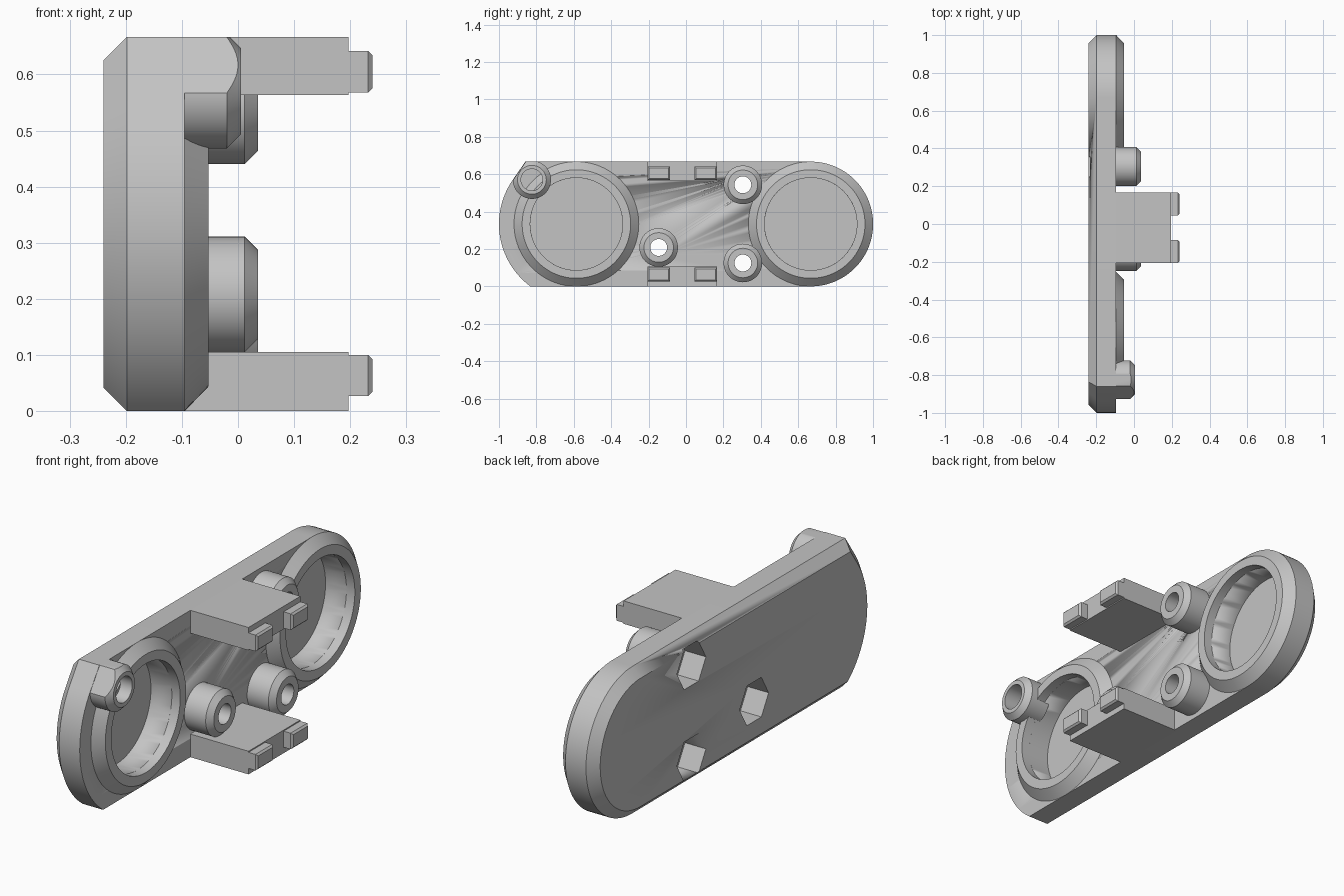
import bpy, bmesh
from math import sin, cos, pi, radians
from mathutils import Vector, Matrix

if "Cube" in bpy.data.objects:
    bpy.data.objects.remove(bpy.data.objects["Cube"], do_unlink=True)

TOP, MID = 0.667, 0.3335          # overall height and its middle
BACK, FACE = -0.24, -0.095        # plate thickness along x
CUPS = [(-0.586, MID), (0.667, MID)]
POSTS = [(0.304, 0.543), (0.304, 0.125), (-0.146, 0.208)]

grey = bpy.data.materials.new("light grey")
grey.use_nodes = True
grey.diffuse_color = (0.55, 0.55, 0.55, 1)
grey.node_tree.nodes["Principled BSDF"].inputs["Base Color"].default_value = grey.diffuse_color


def finish(name, bm):
    bmesh.ops.recalc_face_normals(bm, faces=bm.faces)
    mesh = bpy.data.meshes.new(name)
    bm.to_mesh(mesh)
    bm.free()
    obj = bpy.data.objects.new(name, mesh)
    bpy.context.collection.objects.link(obj)
    mesh.materials.append(grey)
    bpy.ops.object.select_all(action='DESELECT')
    obj.select_set(True)
    bpy.context.view_layer.objects.active = obj
    bpy.ops.object.shade_smooth_by_angle(angle=radians(25))
    return obj


def loft(name, rings):
    """Solid through rings of (x, [(y, z), ...])."""
    bm = bmesh.new()
    loops = [[bm.verts.new((x, y, z)) for y, z in pts] for x, pts in rings]
    n = len(loops[0])
    for a, b in zip(loops, loops[1:]):
        for i in range(n):
            j = (i + 1) % n
            bm.faces.new((a[i], a[j], b[j], b[i]))
    bm.faces.new(loops[0])
    bm.faces.new(loops[-1])
    return finish(name, bm)


def arc(cy, cz, r, start, end, steps):
    angles = [radians(start + (end - start) * i / steps) for i in range(steps + 1)]
    return [(cy + r * cos(a), cz + r * sin(a)) for a in angles]


def circle(centre, r, n=64):
    return arc(*centre, r, 0, 360, n)[:-1]


def inset(pts, d):
    """Mitred inward offset of a counter-clockwise outline."""
    out = []
    for i, p in enumerate(pts):
        p = Vector(p)
        a = (p - Vector(pts[i - 1])).normalized()
        b = (Vector(pts[(i + 1) % len(pts)]) - p).normalized()
        na, nb = Vector((-a.y, a.x)), Vector((-b.y, b.x))
        out.append(tuple(p + (na + nb) * d / (1 + na.dot(nb))))
    return out


def lathe(centre, profile, closed=True, steps=64):
    """Turn an (x, radius) profile around an axis along x."""
    bm = bmesh.new()
    vs = [bm.verts.new((x, r, 0)) for x, r in profile]
    pairs = list(zip(vs, vs[1:])) + ([(vs[-1], vs[0])] if closed else [])
    edges = [bm.edges.new(p) for p in pairs]
    bmesh.ops.spin(bm, geom=vs + edges, axis=(1, 0, 0), cent=(0, 0, 0),
                   angle=2 * pi, steps=steps)
    bmesh.ops.remove_doubles(bm, verts=bm.verts, dist=0.0001)
    bmesh.ops.translate(bm, verts=bm.verts, vec=(0, *centre))
    return bm


def box(name, x, y, z, chamfer=0):
    ring = [(y[0], z[0]), (y[1], z[0]), (y[1], z[1]), (y[0], z[1])]
    rings = [(x[0], ring), (x[1] - chamfer, ring)]
    if chamfer:
        rings.append((x[1], inset(ring, chamfer)))
    return loft(name, rings)


# Back plate, chamfered round its rear edge
outline = arc(0.667, MID, MID, -90, 90, 48)
outline += [(-0.859, TOP)] + arc(-0.585, MID, 0.415, 145.2, 233.4, 32)
plate = loft("back_plate", [(BACK, inset(outline, 0.042)), (BACK + 0.042, outline), (FACE, outline)])

# Recesses: round cups, hexagonal pockets and through holes
cutters = [loft("cup_cutter", [(-0.2, circle(c, 0.247)), (0, circle(c, 0.247))]) for c in CUPS]
for c in POSTS:
    cutters.append(loft("hex_cutter", [(-0.3, circle(c, 0.104, 6)), (-0.135, circle(c, 0.104, 6))]))
    cutters.append(loft("hole_cutter", [(-0.16, circle(c, 0.045)), (0, circle(c, 0.045))]))
for cutter in cutters:
    cutter.hide_render = True
    cutter.hide_set(True)
    cutter.display_type = 'WIRE'
    mod = plate.modifiers.new("cut", 'BOOLEAN')
    mod.operation = 'DIFFERENCE'
    mod.solver = 'EXACT'
    mod.object = cutter
# Bake the cuts, then drop the cutters
bpy.context.view_layer.update()
cut_mesh = bpy.data.meshes.new_from_object(plate.evaluated_get(bpy.context.evaluated_depsgraph_get()))
plate.modifiers.clear()
plate.data = cut_mesh
for cutter in cutters:
    bpy.data.objects.remove(cutter, do_unlink=True)

# Raised cup rims with a sloped outer side
for c, side in zip(CUPS, ("right", "left")):
    finish("cup_rim_" + side, lathe(c, [(FACE, 0.247), (FACE, MID), (-0.053, 0.29), (-0.053, 0.247)], steps=96))

# Hollow screw posts
for i, c in enumerate(POSTS):
    finish(f"screw_post_{i + 1}", lathe(c, [(FACE, 0.045), (FACE, 0.103), (0.012, 0.103),
                                            (0.036, 0.079), (0.036, 0.045)]))

# Corner post, trimmed flush with the plate outline
corner = Vector((0, -0.824, 0.57))
bm = lathe(corner.yz, [(-0.12, 0), (-0.12, 0.102), (-0.02, 0.102), (0.005, 0.077),
                       (0.005, 0.058), (-0.09, 0.058), (-0.09, 0)], closed=False)
slope = Vector((0, -0.821, 0.571))
for point, normal in ((Vector((0, 0, TOP)), Vector((0, 0, 1))), (corner + slope * 0.082, slope)):
    res = bmesh.ops.bisect_plane(bm, geom=bm.verts[:] + bm.edges[:] + bm.faces[:],
                                 plane_co=point, plane_no=normal, clear_outer=True)
    bmesh.ops.holes_fill(bm, edges=[e for e in bm.edges if e.is_boundary], sides=0)
finish("corner_post", bm)

# Two arms, each with a pair of end tabs
for name, z, tab_z in (("lower", (0, 0.105), (0.027, 0.1)), ("upper", (0.563, TOP), (0.568, 0.642))):
    box(name + "_arm", (FACE - 0.01, 0.197), (-0.206, 0.166), z)
    for side, y in (("right", (-0.206, -0.086)), ("left", (0.046, 0.166))):
        box(f"{name}_tab_{side}", (0.19, 0.24), y, tab_z, 0.008)
